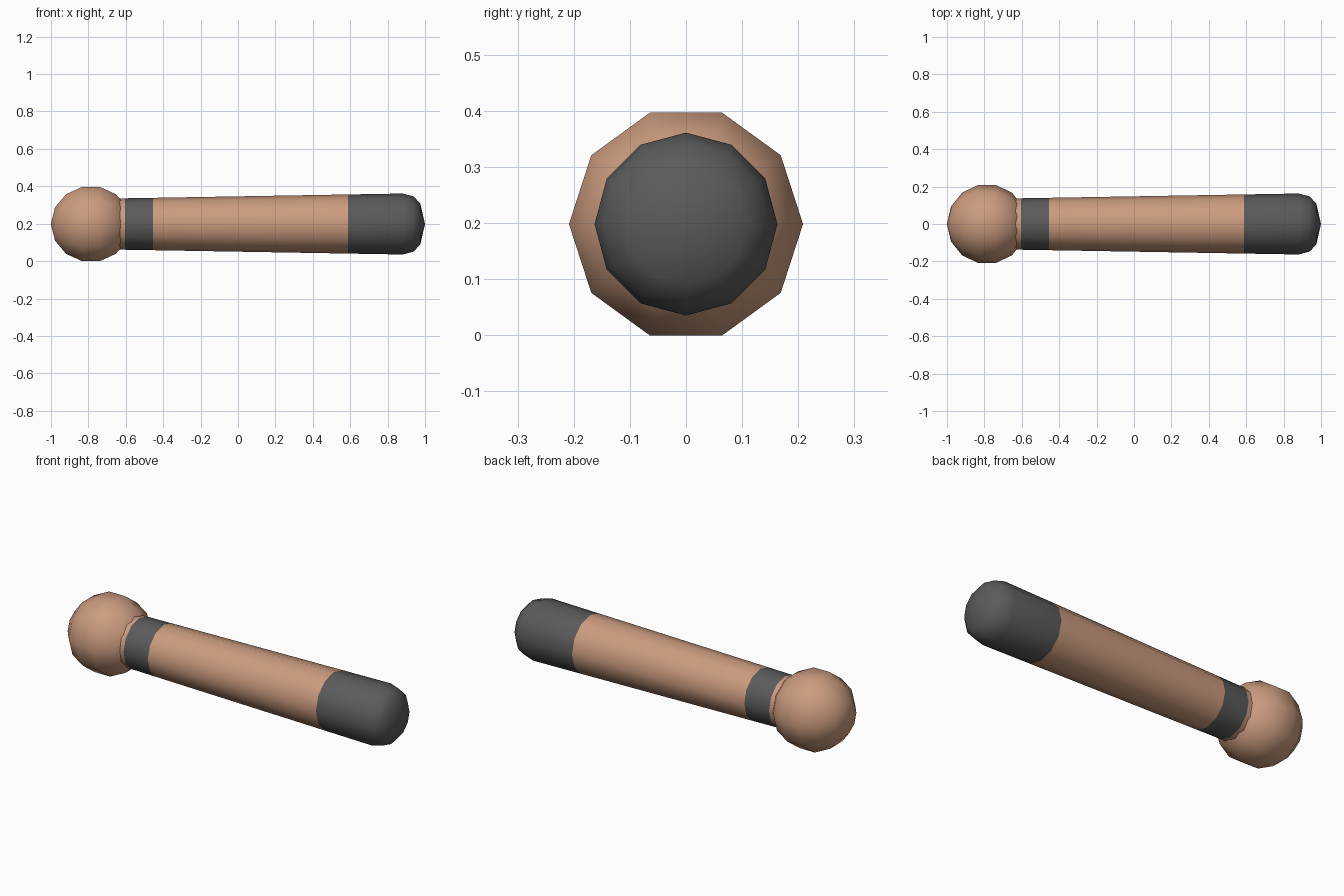
import bpy, bmesh, math

if "Cube" in bpy.data.objects:
    bpy.data.objects.remove(bpy.data.objects["Cube"])

AXIS_Z = 0.1984


def material(name, rgb):
    m = bpy.data.materials.new(name)
    m.diffuse_color = (*rgb, 1)
    m.use_nodes = True
    m.node_tree.nodes["Principled BSDF"].inputs["Base Color"].default_value = m.diffuse_color
    return m


tan = material("tan", (0.60, 0.33, 0.21))
charcoal = material("charcoal", (0.105, 0.105, 0.105))


def lathe(name, profile, sides, mats, pick=lambda x: 0):
    """Spin (x, radius) points round the long axis; zero radius makes a pole."""
    bm = bmesh.new()
    rings = []
    for x, r in profile:
        n = sides if r > 0 else 1
        rings.append([bm.verts.new((x, r * math.cos(math.tau * i / sides),
                                    AXIS_Z + r * math.sin(math.tau * i / sides)))
                      for i in range(n)])
    for a, b in zip(rings, rings[1:]):
        for i in range(sides):
            j = (i + 1) % sides
            loop = [a[i % len(a)], a[j % len(a)], b[j % len(b)], b[i % len(b)]]
            f = bm.faces.new(list(dict.fromkeys(loop)))
            f.material_index = pick(f.calc_center_median().x)
    bmesh.ops.recalc_face_normals(bm, faces=bm.faces[:])
    mesh = bpy.data.meshes.new(name)
    bm.to_mesh(mesh)
    bm.free()
    for m in mats:
        mesh.materials.append(m)
    ob = bpy.data.objects.new(name, mesh)
    bpy.context.collection.objects.link(ob)
    bpy.ops.object.select_all(action='DESELECT')
    ob.select_set(True)
    bpy.context.view_layer.objects.active = ob
    bpy.ops.object.shade_smooth_by_angle(angle=math.radians(34))
    return ob


# Ball knob: ten sides, seven bands
R = 0.214
ball = [(-1 + R - R * math.cos(math.pi * k / 7),
         R * math.sin(math.pi * k / 7) if 0 < k < 7 else 0) for k in range(8)]
lathe("ball_knob", ball, 10, [tan])

# Tapered handle with dark collar band and rounded dark tip
shaft = [(-0.75, 0), (-0.75, 0.135), (-0.605, 0.1375), (-0.455, 0.140),
         (0.588, 0.158), (0.88, 0.163), (0.94, 0.147), (0.975, 0.108), (1.0, 0)]
lathe("handle", shaft, 12, [tan, charcoal],
      lambda x: int(-0.605 < x < -0.455 or x > 0.588))
